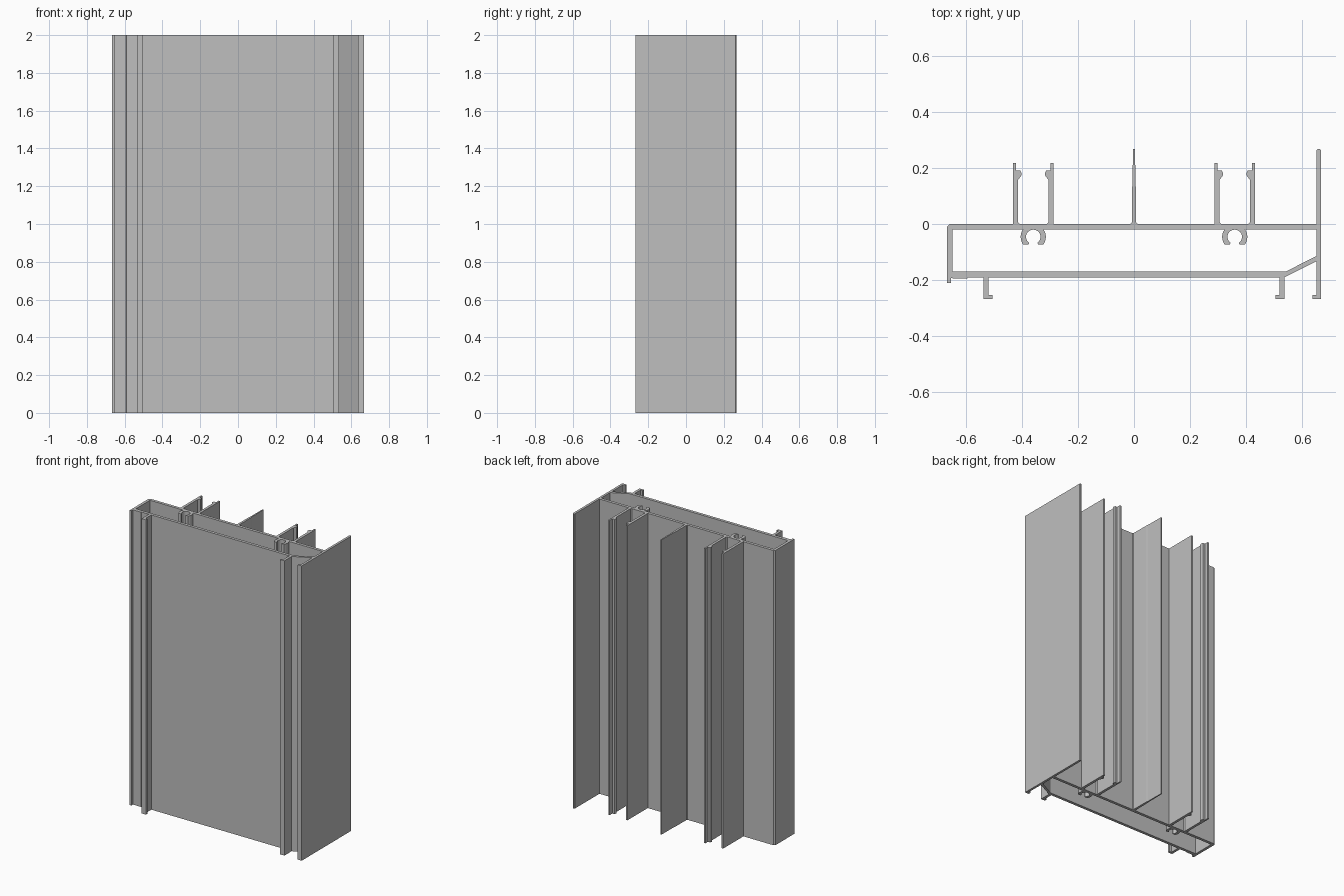
import bpy, bmesh
from math import cos, sin, radians

cube = bpy.data.objects.get("Cube")
if cube:
    bpy.data.objects.remove(cube, do_unlink=True)

LENGTH = 2.0
grey = bpy.data.materials.new("plain grey metal")
grey.use_nodes = True
colour = (0.52, 0.52, 0.52, 1)
grey.diffuse_color = colour
grey.node_tree.nodes["Principled BSDF"].inputs["Base Color"].default_value = colour


def extrude(name, outline, centre=0.0, flip=1):
    """Extrude a closed plan outline upwards; flip=-1 mirrors it in x about centre."""
    bm = bmesh.new()
    face = bm.faces.new([bm.verts.new((centre + flip * x, y, 0)) for x, y in outline])
    result = bmesh.ops.extrude_face_region(bm, geom=[face])
    top = [v for v in result["geom"] if isinstance(v, bmesh.types.BMVert)]
    bmesh.ops.translate(bm, verts=top, vec=(0, 0, LENGTH))
    bmesh.ops.recalc_face_normals(bm, faces=bm.faces)
    mesh = bpy.data.meshes.new(name)
    bm.to_mesh(mesh)
    bm.free()
    mesh.materials.append(grey)
    obj = bpy.data.objects.new(name, mesh)
    bpy.context.collection.objects.link(obj)


def arc(radius, start, end, steps, cy):
    angles = [radians(start + (end - start) * i / steps) for i in range(steps + 1)]
    return [(radius * cos(a), cy + radius * sin(a)) for a in angles]


# Closed box section: back, side and front walls
extrude("back_wall", [(-0.647, 0), (0.65, 0), (0.65, -0.02), (-0.647, -0.02)])
extrude("right_side_wall", [(-0.647, 0), (-0.656, 0), (-0.666, -0.01), (-0.666, -0.211),
                            (-0.653, -0.211), (-0.653, -0.193), (-0.647, -0.193)])
extrude("front_wall", [(-0.647, -0.17), (0.54, -0.17), (0.65, -0.114), (0.65, -0.133),
                       (0.536, -0.19), (-0.59, -0.19), (-0.594, -0.194), (-0.647, -0.194)])

# Long flange on the left side with an inward foot
extrude("left_flange", [(0.65, 0.263), (0.655, 0.268), (0.661, 0.268), (0.666, 0.263),
                        (0.666, -0.268), (0.636, -0.268), (0.636, -0.253), (0.65, -0.253)])

# Hooked feet on the front wall
for side, flip in (("left", 1), ("right", -1)):
    extrude(side + "_front_hook", [(0.536, -0.19), (0.536, -0.268), (0.504, -0.268),
                                   (0.504, -0.253), (0.518, -0.253), (0.518, -0.19)], flip=flip)

# Tapered fin in the middle of the back
half_fin = [(0.013, 0), (0.008, 0.006), (0.007, 0.13), (0.005, 0.14), (0.004, 0.268)]
extrude("centre_fin", half_fin + [(-x, y) for x, y in reversed(half_fin)])

# Paired clip rails and screw channels, repeated on both sides
rail = [(0.072, 0), (0.072, 0.218), (0.061, 0.218), (0.061, 0.19), (0.046, 0.19),
        (0.042, 0.182), (0.042, 0.173), (0.054, 0.157), (0.054, 0.006), (0.048, 0)]
channel = (arc(0.026, 90, -55, 9, -0.046)
           + [(0.017, -0.073), (0.036, -0.073)]
           + arc(0.045, -34, 35, 6, -0.046))
for side, centre in (("left", 0.359), ("right", -0.359)):
    for place, flip in (("outer", 1), ("inner", -1)):
        direction = flip if centre > 0 else -flip
        extrude(f"{side}_{place}_clip_rail", rail, centre, direction)
        extrude(f"{side}_{place}_screw_channel", channel, centre, direction)
